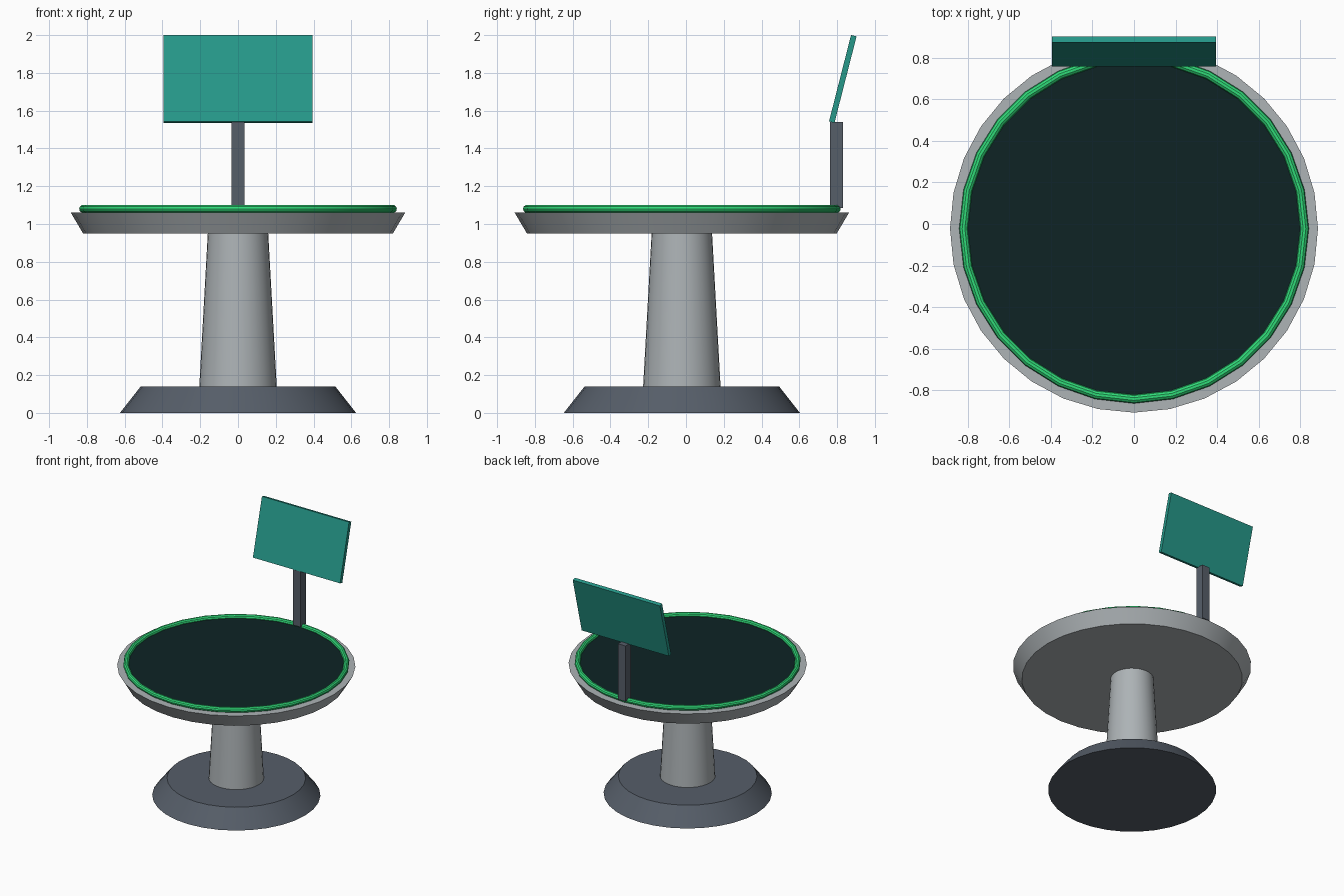
import bpy
import math

cube = bpy.data.objects.get("Cube")
if cube:
    bpy.data.objects.remove(cube, do_unlink=True)

AXIS_Y = -0.022  # the round parts share this axis


def material(name, hex_code):
    srgb = [int(hex_code[i:i + 2], 16) / 255 for i in (0, 2, 4)]
    colour = [c / 12.92 if c <= 0.04045 else ((c + 0.055) / 1.055) ** 2.4 for c in srgb] + [1]
    mat = bpy.data.materials.new(name)
    mat.use_nodes = True
    mat.diffuse_color = colour
    mat.node_tree.nodes["Principled BSDF"].inputs["Base Color"].default_value = colour
    return mat


light_grey = material("light grey", "adb3b6")
slate = material("slate grey", "565e69")
dark_glass = material("dark glass", "0e2425")
green = material("glowing green", "30db79")
teal = material("teal", "26998a")


def finish(name, mat, smooth=False):
    obj = bpy.context.object
    obj.name = obj.data.name = name
    obj.data.materials.append(mat)
    if smooth:
        bpy.ops.object.shade_smooth_by_angle(angle=math.radians(35))
    return obj


def frustum(name, mat, bottom, top, z0, z1, sides=32):
    bpy.ops.mesh.primitive_cone_add(vertices=sides, radius1=bottom, radius2=top,
                                    depth=z1 - z0, location=(0, AXIS_Y, (z0 + z1) / 2))
    return finish(name, mat, True)


def box(name, mat, size, location, tilt=0):
    bpy.ops.mesh.primitive_cube_add(size=1, location=location, rotation=(tilt, 0, 0))
    obj = finish(name, mat)
    obj.scale = size
    return obj


# Pedestal and table
frustum("base", slate, 0.625, 0.515, 0, 0.14)
frustum("column", light_grey, 0.205, 0.16, 0.14, 0.95)
frustum("table_top", light_grey, 0.82, 0.885, 0.95, 1.06)
frustum("display_surface", dark_glass, 0.815, 0.815, 1.055, 1.075)

# Bright ring around the display surface
bpy.ops.mesh.primitive_torus_add(major_segments=28, minor_segments=10, major_radius=0.82,
                                 minor_radius=0.021, location=(0, AXIS_Y, 1.08))
finish("rim_ring", green, True)

# Rear post with a tilted screen
box("screen_post", slate, (0.07, 0.07, 0.455), (0, 0.797, 1.3125))
box("screen", teal, (0.79, 0.03, 0.472), (0, 0.83, 1.768), -0.25)
